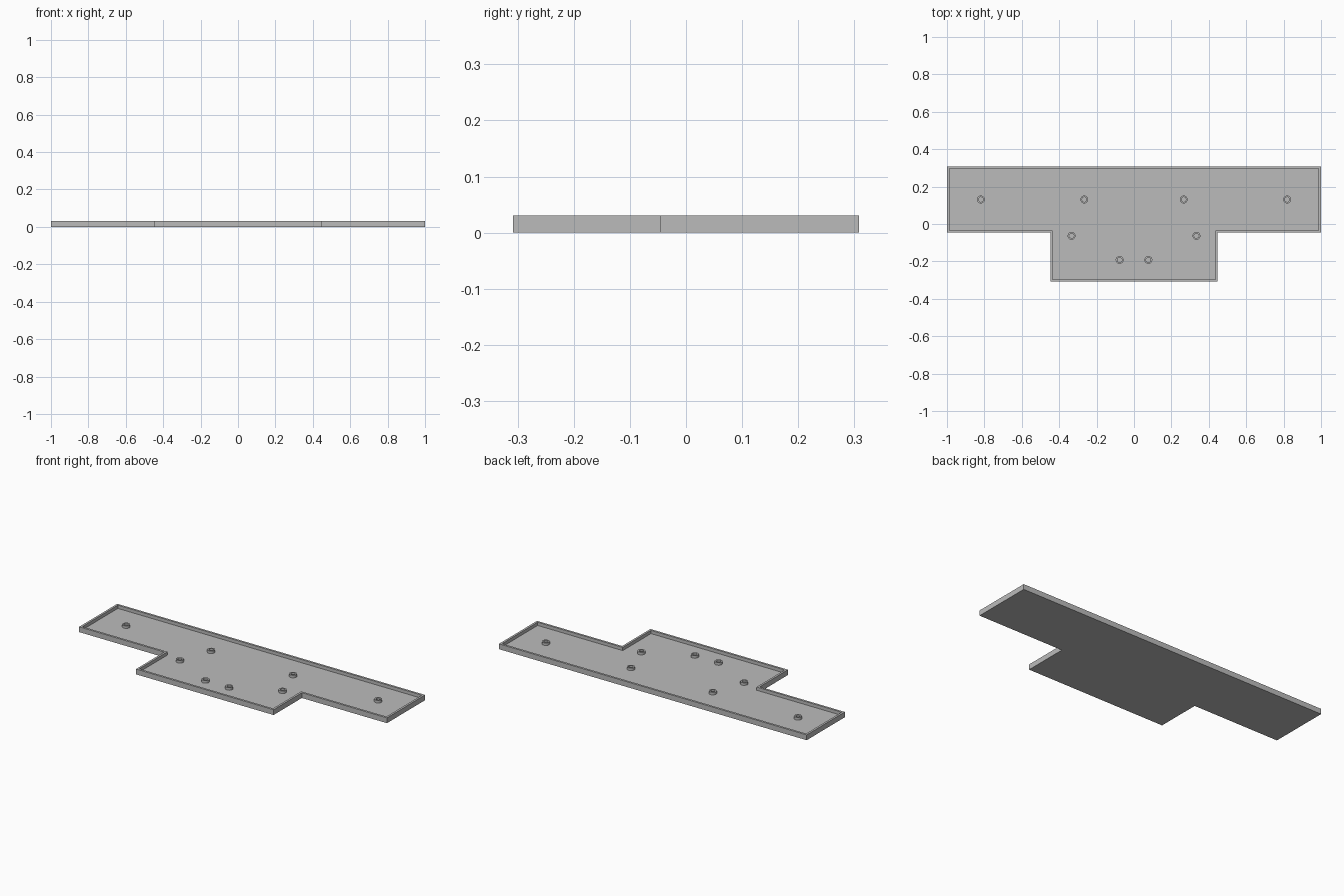
import bpy
import bmesh
from math import cos, sin, tau

cube = bpy.data.objects.get("Cube")
if cube:
    bpy.data.objects.remove(cube, do_unlink=True)

HEIGHT, FLOOR, WALL, POST_TOP = 0.031, 0.012, 0.0125, 0.027

grey = bpy.data.materials.new("plain grey")
grey.use_nodes = True
grey.diffuse_color = (0.5, 0.5, 0.5, 1)
grey.node_tree.nodes["Principled BSDF"].inputs["Base Color"].default_value = grey.diffuse_color


def finish(bm, name):
    bmesh.ops.recalc_face_normals(bm, faces=bm.faces)
    mesh = bpy.data.meshes.new(name)
    bm.to_mesh(mesh)
    bm.free()
    mesh.materials.append(grey)
    obj = bpy.data.objects.new(name, mesh)
    bpy.context.collection.objects.link(obj)
    return obj


def outline(inset):
    """T-shaped outline, moved inward by the inset."""
    half = [(0.447 - inset, -0.308 + inset), (0.447 - inset, -0.046 + inset),
            (1 - inset, -0.046 + inset), (1 - inset, 0.308 - inset)]
    return half + [(-x, y) for x, y in reversed(half)]


def cup(name, outer, inner, bottom, floor, top):
    """Solid with a pocket: loops run from the base, up, over the rim and down."""
    bm = bmesh.new()
    loops = [[bm.verts.new((x, y, z)) for x, y in pts]
             for pts, z in ((outer, bottom), (outer, top), (inner, top), (inner, floor))]
    for a, b in zip(loops, loops[1:]):
        for i in range(len(a)):
            j = (i + 1) % len(a)
            bm.faces.new((a[i], a[j], b[j], b[i]))
    bm.faces.new(loops[0])
    bm.faces.new(loops[-1])
    return finish(bm, name)


def circle(x, y, r, n=32):
    return [(x + r * cos(tau * i / n), y + r * sin(tau * i / n)) for i in range(n)]


# Shallow tray with a rim
cup("tray", outline(0), outline(WALL), 0, FLOOR, HEIGHT)

# Hollow mounting posts, mirrored left and right
for row, (x, y) in {"outer": (0.819, 0.131), "inner": (0.266, 0.131),
                    "middle": (0.334, -0.063), "front": (0.077, -0.192)}.items():
    for side, sx in (("left", x), ("right", -x)):
        post = cup(f"{row}_post_{side}", circle(sx, y, 0.021), circle(sx, y, 0.0125),
                   FLOOR - 0.004, FLOOR + 0.0005, POST_TOP)
        bpy.context.view_layer.objects.active = post
        bpy.ops.object.select_all(action='DESELECT')
        post.select_set(True)
        bpy.ops.object.shade_smooth_by_angle()
